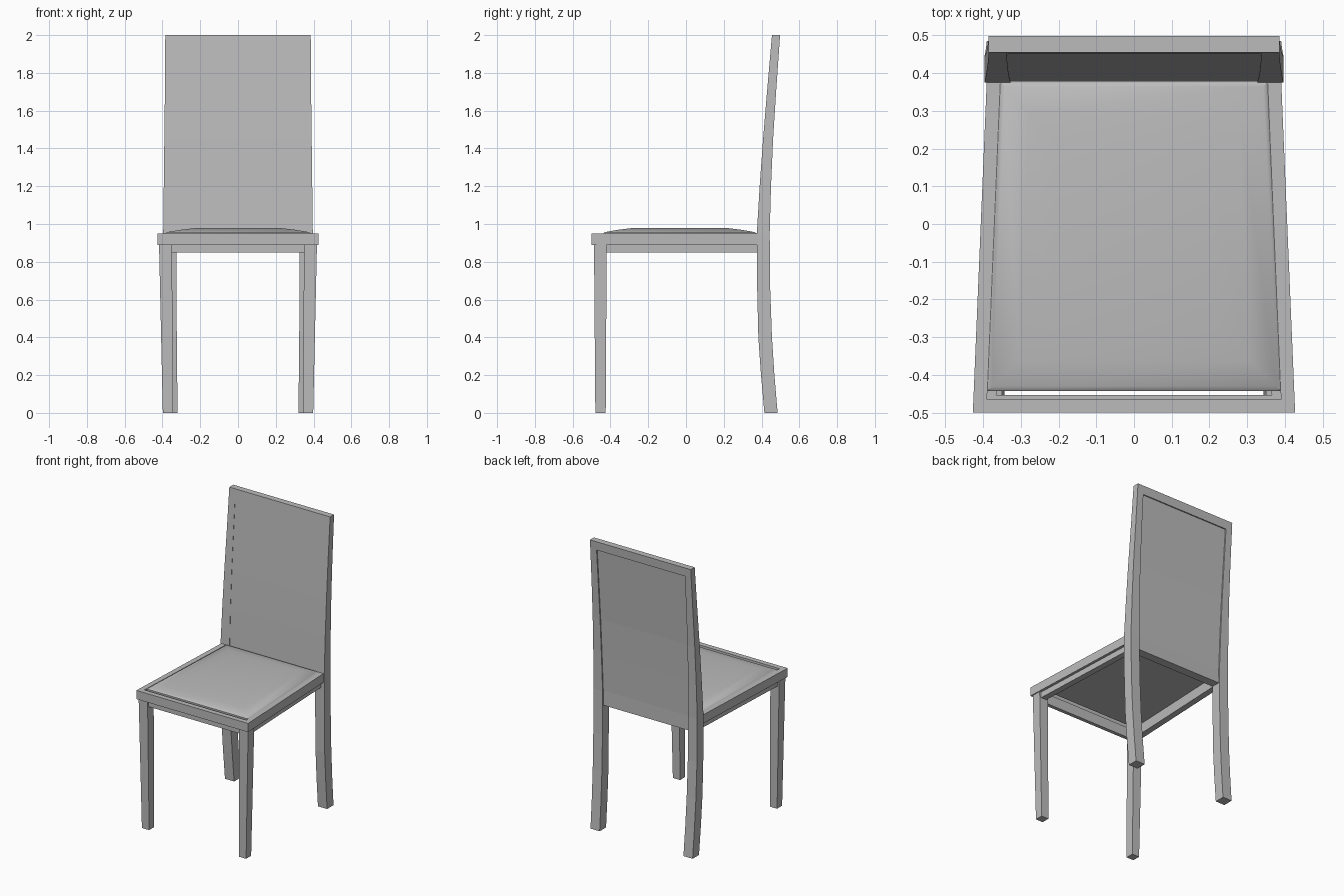
import bpy
import bmesh
import math

cube = bpy.data.objects.get("Cube")
if cube:
    bpy.data.objects.remove(cube)

mat = bpy.data.materials.new("plain grey")
mat.use_nodes = True
grey = (0.5, 0.5, 0.5, 1)
mat.diffuse_color = grey
mat.node_tree.nodes["Principled BSDF"].inputs["Base Color"].default_value = grey


def loft(name, rings, closed=False):
    """Skin four-cornered rings, capping the ends or joining last to first."""
    bm = bmesh.new()
    loops = [[bm.verts.new(p) for p in ring] for ring in rings]
    pairs = list(zip(loops, loops[1:]))
    if closed:
        pairs.append((loops[-1], loops[0]))
    else:
        bm.faces.new(loops[0])
        bm.faces.new(loops[-1])
    for a, b in pairs:
        for i in range(4):
            j = (i + 1) % 4
            bm.faces.new((a[i], a[j], b[j], b[i]))
    bmesh.ops.recalc_face_normals(bm, faces=bm.faces)
    mesh = bpy.data.meshes.new(name)
    bm.to_mesh(mesh)
    bm.free()
    mesh.materials.append(mat)
    obj = bpy.data.objects.new(name, mesh)
    bpy.context.collection.objects.link(obj)
    return obj


def rect(x0, x1, y0, y1, z):
    return [(x0, y0, z), (x1, y0, z), (x1, y1, z), (x0, y1, z)]


def trapezoid(y0, y1, z, inset=0):
    """Seat outline: wider at the front, narrowing to the back."""
    def half(y):
        return 0.427 - 0.042 * (y + 0.5) - inset
    return [(-half(y0), y0, z), (half(y0), y0, z),
            (half(y1), y1, z), (-half(y1), y1, z)]


def interpolate(table, z):
    for a, b in zip(table, table[1:]):
        if z <= b[0]:
            t = (z - a[0]) / (b[0] - a[0])
            return [p + t * (q - p) for p, q in zip(a[1:], b[1:])]
    return table[-1][1:]


# Curved back post: height, front y, rear y, inner x, outer x
POST = [(0, 0.415, 0.485, 0.32, 0.39), (0.2, 0.397, 0.468, 0.322, 0.392),
        (0.4, 0.383, 0.455, 0.324, 0.394), (0.65, 0.377, 0.446, 0.326, 0.396),
        (0.95, 0.375, 0.443, 0.327, 0.396), (1.2, 0.390, 0.450, 0.331, 0.393),
        (1.45, 0.408, 0.461, 0.334, 0.390), (1.7, 0.429, 0.477, 0.336, 0.387),
        (2, 0.455, 0.498, 0.338, 0.385)]


def back_span(name, heights, front, rear):
    """Part between the posts that follows their curve."""
    rings = []
    for z in heights:
        y0, y1, inner, outer = interpolate(POST, z)
        rings.append(rect(-inner, inner, y0 + front, y1 - rear, z))
    return loft(name, rings)


# Legs and back posts
for side, s in (("left", 1), ("right", -1)):
    loft(side + "_back_post",
         [rect(s * i, s * o, f, r, z) for z, f, r, i, o in POST])
    loft(side + "_front_leg",
         [rect(s * 0.343, s * 0.398, -0.480, -0.425, 0),
          rect(s * 0.350, s * 0.418, -0.487, -0.420, 0.89)])

# Backrest
back_span("backrest_panel", [0.95, 1.2, 1.45, 1.7, 1.94], 0.002, 0.008)
back_span("top_rail", [1.94, 2], 0, 0)
back_span("rear_seat_rail", [0.85, 0.95], 0, 0.008)

# Seat frame and the apron below it
loft("seat_frame", [trapezoid(-0.5, 0.43, 0.89), trapezoid(-0.5, 0.43, 0.95),
                    trapezoid(-0.465, 0.376, 0.95, 0.036),
                    trapezoid(-0.465, 0.376, 0.89, 0.036)], closed=True)
loft("apron", [trapezoid(-0.478, 0.42, 0.85, 0.018),
               trapezoid(-0.478, 0.42, 0.92, 0.018),
               trapezoid(-0.453, 0.376, 0.92, 0.06),
               trapezoid(-0.453, 0.376, 0.85, 0.06)], closed=True)

# Domed cushion
cushion = loft("seat_cushion", [
    trapezoid(-0.442 + d, 0.376 - d, z, 0.036 + d)
    for d, z in ((0.012, 0.922), (0, 0.932), (0, 0.948),
                 (0.012, 0.957), (0.08, 0.969), (0.16, 0.979))])
bpy.context.view_layer.objects.active = cushion
cushion.select_set(True)
bpy.ops.object.shade_smooth_by_angle(angle=math.radians(30))
